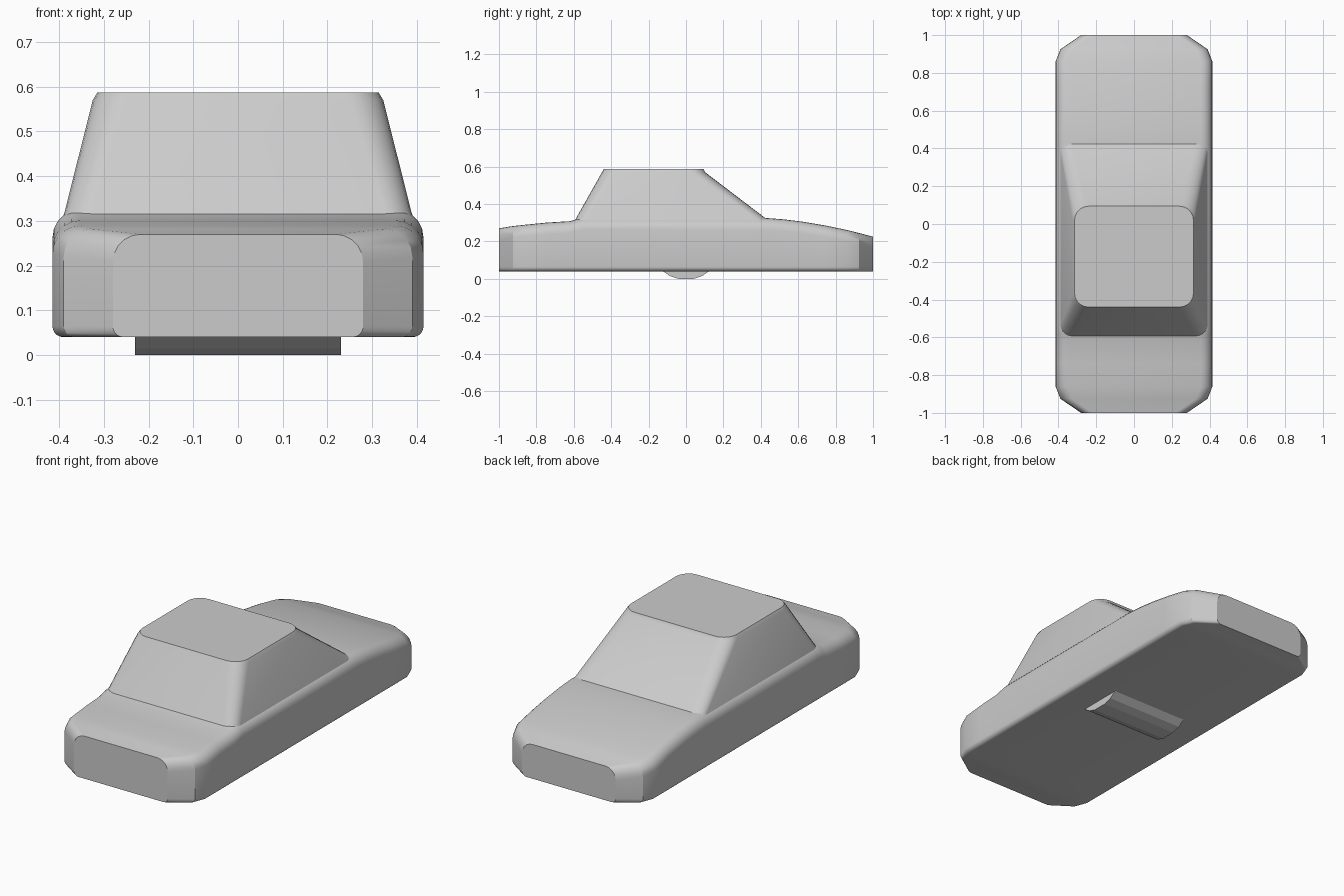
import bpy
from math import sin, cos, pi, radians

if "Cube" in bpy.data.objects:
    bpy.data.objects.remove(bpy.data.objects["Cube"])


def loft(name, rings):
    """Skin a stack of equal-length closed rings and cap both ends."""
    n = len(rings[0])
    verts = [p for ring in rings for p in ring]
    faces = [[k * n + i, k * n + (i + 1) % n, (k + 1) * n + (i + 1) % n, (k + 1) * n + i]
             for k in range(len(rings) - 1) for i in range(n)]
    faces.append(list(range(n))[::-1])
    faces.append([(len(rings) - 1) * n + i for i in range(n)])
    mesh = bpy.data.meshes.new(name)
    mesh.from_pydata(verts, [], faces)
    mesh.shade_smooth()
    mesh.set_sharp_from_angle(angle=radians(30))
    obj = bpy.data.objects.new(name, mesh)
    bpy.context.collection.objects.link(obj)
    return obj


def rounded_rect(x, lo, hi, r_lo, r_hi, steps=5):
    """Counter-clockwise rounded rectangle, half width x, from lo to hi."""
    pts = []
    corners = [(1, hi, r_hi, 0), (-1, hi, r_hi, 1), (-1, lo, r_lo, 2), (1, lo, r_lo, 3)]
    for side, v, r, quarter in corners:
        cy = v - r if v == hi else v + r
        for i in range(steps + 1):
            a = (quarter + i / steps) * pi / 2
            pts.append((side * (x - r) + r * cos(a), cy + r * sin(a)))
    return pts


# Lower body: cross-sections (y, half width, top height) from nose to tail
sections = [(-1, .28, .27), (-.925, .39, .282), (-.86, .415, .289), (-.74, .415, .301),
            (-.62, .415, .308), (-.585, .415, .318), (-.55, .415, .325), (.43, .415, .325),
            (.52, .415, .318), (.62, .415, .306), (.74, .415, .286), (.86, .415, .261),
            (.925, .39, .245), (1, .28, .225)]
loft("car_body", [[(x, y, z) for x, z in rounded_rect(w, .04, top, .024, .062)][::-1]
                  for y, w, top in sections])

# Cabin: tapered rounded plan loops (z, half width, front y, rear y, corner radius)
levels = [(.29, .397, -.608, .468, .06), (.32, .388, -.59, .43, .06),
          (.57, .325, -.449, .102, .075), (.587, .315, -.44, .094, .075)]
loft("cabin", [[(x, y, z) for x, y in rounded_rect(w, front, rear, r, r)]
               for z, w, front, rear, r in levels])

# Rounded drum peeking out under the floor
profile = [(-.17, .09), (-.13, .045), (-.085, .014), (-.04, .0),
           (.04, .0), (.085, .014), (.13, .045), (.17, .09)]
drum = loft("underside_drum", [[(x, y, z) for y, z in profile] for x in (-.23, .23)])
drum.data.shade_flat()
